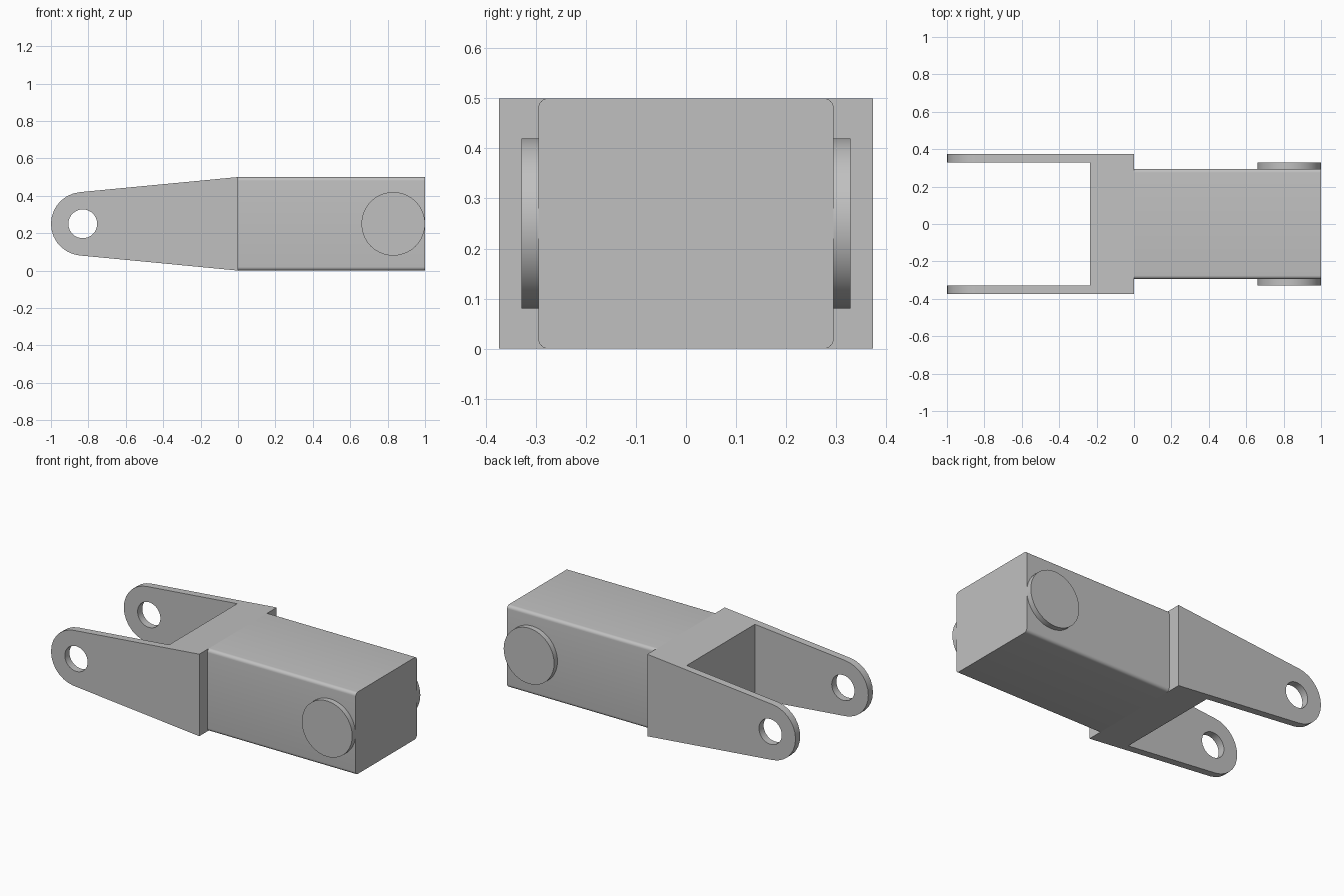
import bpy
import bmesh
from math import sin, cos, pi, radians

if "Cube" in bpy.data.objects:
    bpy.data.objects.remove(bpy.data.objects["Cube"], do_unlink=True)

HEIGHT = 0.5
MID = HEIGHT / 2
PIVOT = 0.83        # distance of both pivots from the centre
EYE_R = 0.17        # radius of the arm ends and pin bosses
HOLE_R = 0.077
OUTER = 0.373       # half width of the fork
INNER = 0.328       # half width of the gap between the arms
BODY = 0.295        # half width of the square body

grey = bpy.data.materials.new("plain grey")
grey.use_nodes = True
grey.diffuse_color = (0.53, 0.53, 0.53, 1)
grey.node_tree.nodes["Principled BSDF"].inputs["Base Color"].default_value = grey.diffuse_color


def arc(cx, cy, r, start, end, steps):
    """Points along an arc, angles in degrees."""
    angles = [radians(start + (end - start) * i / steps) for i in range(steps + 1)]
    return [(cx + r * cos(a), cy + r * sin(a)) for a in angles]


def prism(name, profile, place, shift):
    """Extrude a 2D profile, placed in space by a function, along a vector."""
    bm = bmesh.new()
    face = bm.faces.new([bm.verts.new(place(*p)) for p in profile])
    new = bmesh.ops.extrude_face_region(bm, geom=[face], use_keep_orig=True)["geom"]
    bmesh.ops.translate(bm, vec=shift, verts=[v for v in new if isinstance(v, bmesh.types.BMVert)])
    bmesh.ops.recalc_face_normals(bm, faces=bm.faces)
    mesh = bpy.data.meshes.new(name)
    bm.to_mesh(mesh)
    bm.free()
    mesh.materials.append(grey)
    obj = bpy.data.objects.new(name, mesh)
    bpy.context.collection.objects.link(obj)
    return obj


def side_prism(name, profile, y0, y1):
    return prism(name, profile, lambda x, z: (x, y0, z), (0, y1 - y0, 0))


def select(obj):
    bpy.ops.object.select_all(action="DESELECT")
    obj.select_set(True)
    bpy.context.view_layer.objects.active = obj


def smooth(obj):
    select(obj)
    bpy.ops.object.shade_smooth_by_angle(angle=radians(30))


def cut(obj, cutter):
    select(obj)
    mod = obj.modifiers.new("cut", "BOOLEAN")
    mod.operation = "DIFFERENCE"
    mod.solver = "EXACT"
    mod.object = cutter
    bpy.ops.object.modifier_apply(modifier=mod.name)
    bpy.data.objects.remove(cutter, do_unlink=True)


# Tapered fork with round arm ends, a gap between the arms and a pivot hole
outline = [(0, 0), (0, HEIGHT)] + arc(-PIVOT, MID, EYE_R, 95.45, 264.55, 14)
fork = side_prism("fork", outline, -OUTER, OUTER)
gap = [(-1.2, -0.2), (-0.235, -0.2), (-0.235, 0.7), (-1.2, 0.7)]
cut(fork, side_prism("gap_cutter", gap, -INNER, INNER))
hole = arc(-PIVOT, MID, HOLE_R, 0, 360, 32)[:-1]
cut(fork, side_prism("hole_cutter", hole, -0.6, 0.6))
smooth(fork)

# Square body with rounded long edges
R = 0.02
section = []
for i, (sy, sz) in enumerate([(1, 1), (-1, 1), (-1, -1), (1, -1)]):
    section += arc(sy * (BODY - R), MID + sz * (MID - R), R, i * 90, i * 90 + 90, 6)
body = prism("body", section, lambda y, z: (0, y, z), (1, 0, 0))
smooth(body)

# Round pin bosses on both sides of the body
disc = arc(PIVOT, MID, EYE_R, 0, 360, 40)[:-1]
for name, side in (("right_pin_boss", -1), ("left_pin_boss", 1)):
    smooth(side_prism(name, disc, side * (BODY - 0.01), side * INNER))
